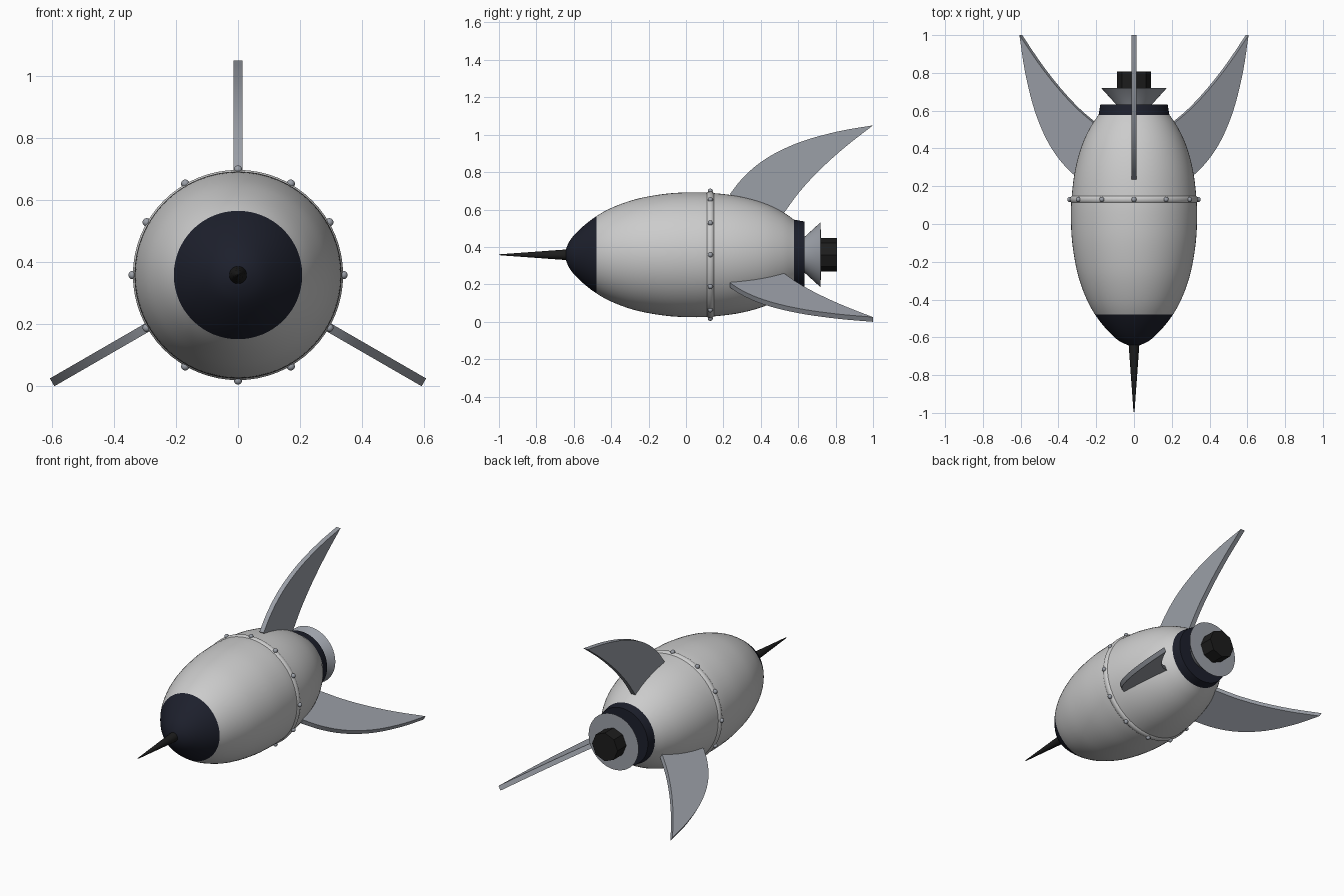
import bpy, bmesh, math
from mathutils import Matrix, Vector

if "Cube" in bpy.data.objects:
    bpy.data.objects.remove(bpy.data.objects["Cube"])

CZ = 0.358  # height of the long axis


def material(name, rgb):
    m = bpy.data.materials.new(name)
    m.diffuse_color = (*rgb, 1)
    m.use_nodes = True
    m.node_tree.nodes["Principled BSDF"].inputs["Base Color"].default_value = m.diffuse_color
    return m


NAVY = material("navy", (0.012, 0.014, 0.025))
BLACK = material("black", (0.012, 0.012, 0.012))
STEEL = material("steel", (0.33, 0.35, 0.39))


def finish(name, bm, mat=None, smooth=True):
    bmesh.ops.remove_doubles(bm, verts=bm.verts, dist=1e-5)
    bmesh.ops.recalc_face_normals(bm, faces=bm.faces)
    me = bpy.data.meshes.new(name)
    bm.to_mesh(me)
    bm.free()
    ob = bpy.data.objects.new(name, me)
    bpy.context.collection.objects.link(ob)
    if mat:
        me.materials.append(mat)
    if smooth:
        bpy.ops.object.select_all(action='DESELECT')
        ob.select_set(True)
        bpy.context.view_layer.objects.active = ob
        bpy.ops.object.shade_smooth_by_angle(angle=math.radians(35))
    return ob


def lathe(name, profile, mat=None, sides=64, smooth=True):
    """Revolve (y, radius) points about the long axis."""
    bm = bmesh.new()
    vs = [bm.verts.new((r, y, CZ)) for y, r in profile]
    es = [bm.edges.new(p) for p in zip(vs, vs[1:])]
    bmesh.ops.spin(bm, geom=vs + es, cent=(0, 0, CZ), axis=(0, 1, 0),
                   angle=math.tau, steps=sides, use_duplicate=False)
    return finish(name, bm, mat, smooth)


def spline(pts, n=5):
    """Catmull-Rom curve through 2D points."""
    p = [Vector(q) for q in pts]
    p = [2 * p[0] - p[1]] + p + [2 * p[-1] - p[-2]]
    out = []
    for a, b, c, d in zip(p, p[1:], p[2:], p[3:]):
        for i in range(n):
            t = i / n
            out.append(0.5 * (2 * b + (c - a) * t + (2*a - 5*b + 4*c - d) * t**2
                              + (3*b - a - 3*c + d) * t**3))
    return out + [p[-2]]


# hull and nose cap share one outline, split at the colour line
nose = [(-0.645, 0), (-0.638, 0.04), (-0.61, 0.091), (-0.55, 0.152), (-0.478, 0.207)]
hull = [(-0.478, 0.207), (-0.4, 0.25), (-0.3, 0.288), (-0.2, 0.312), (-0.08, 0.329),
        (0.04, 0.334), (0.13, 0.331), (0.25, 0.318), (0.35, 0.297), (0.44, 0.267),
        (0.52, 0.227), (0.58, 0.186)]
outline = spline(nose + hull[1:])
cut = (len(nose) - 1) * 5
lathe("nose_cap", outline[:cut + 1], NAVY)
lathe("hull", outline[cut:] + [Vector((0.58, 0))])

# raised seam band with rivets
lathe("seam_band", [(0.13 + dy, r) for dy, r in
                    ((-0.022, 0.328), (-0.014, 0.335), (-0.006, 0.339), (0.006, 0.339),
                     (0.014, 0.335), (0.022, 0.326))])
bm = bmesh.new()
for i in range(12):
    a = math.tau * i / 12
    bmesh.ops.create_uvsphere(bm, u_segments=16, v_segments=10, radius=0.0135,
                              matrix=Matrix.Translation((0.34 * math.cos(a), 0.13,
                                                         CZ + 0.34 * math.sin(a))))
finish("rivets", bm, STEEL)

# nose spike
lathe("nose_spike", [(-1.0, 0), (-0.99, 0.003), (-0.63, 0.029), (-0.63, 0)], BLACK, 24)

# tail collar, nozzle and exhaust plug
lathe("tail_collar", [(0.575, 0), (0.575, 0.188), (0.633, 0.178), (0.633, 0)], NAVY)
lathe("nozzle", [(0.62, 0), (0.62, 0.09), (0.633, 0.095), (0.72, 0.174), (0.722, 0)], STEEL)
lathe("exhaust_plug", [(0.71, 0), (0.71, 0.089), (0.808, 0.089), (0.808, 0)], BLACK, 8, False)

# three swept fins: outline in (y, radius), given thickness
lead = spline([(0.235, 0.325), (0.30, 0.407), (0.39, 0.488), (0.50, 0.555),
               (0.64, 0.613), (0.82, 0.661), (1.0, 0.692)], 4)
trail = spline([(1.0, 0.692), (0.85, 0.575), (0.72, 0.458), (0.61, 0.34), (0.525, 0.225)], 4)
root = [Vector((0.50, 0.19)), Vector((0.27, 0.28))]
for i, name in enumerate(("top_fin", "left_fin", "right_fin")):
    bm = bmesh.new()
    f = bm.faces.new([bm.verts.new((-0.0145, p.x, p.y)) for p in lead + trail[1:] + root])
    ext = bmesh.ops.extrude_face_region(bm, geom=[f], use_keep_orig=True)
    bmesh.ops.translate(bm, vec=(0.029, 0, 0),
                        verts=[v for v in ext["geom"] if isinstance(v, bmesh.types.BMVert)])
    bm.transform(Matrix.Translation((0, 0, CZ)) @ Matrix.Rotation(-math.tau * i / 3, 4, 'Y'))
    finish(name, bm, STEEL)
